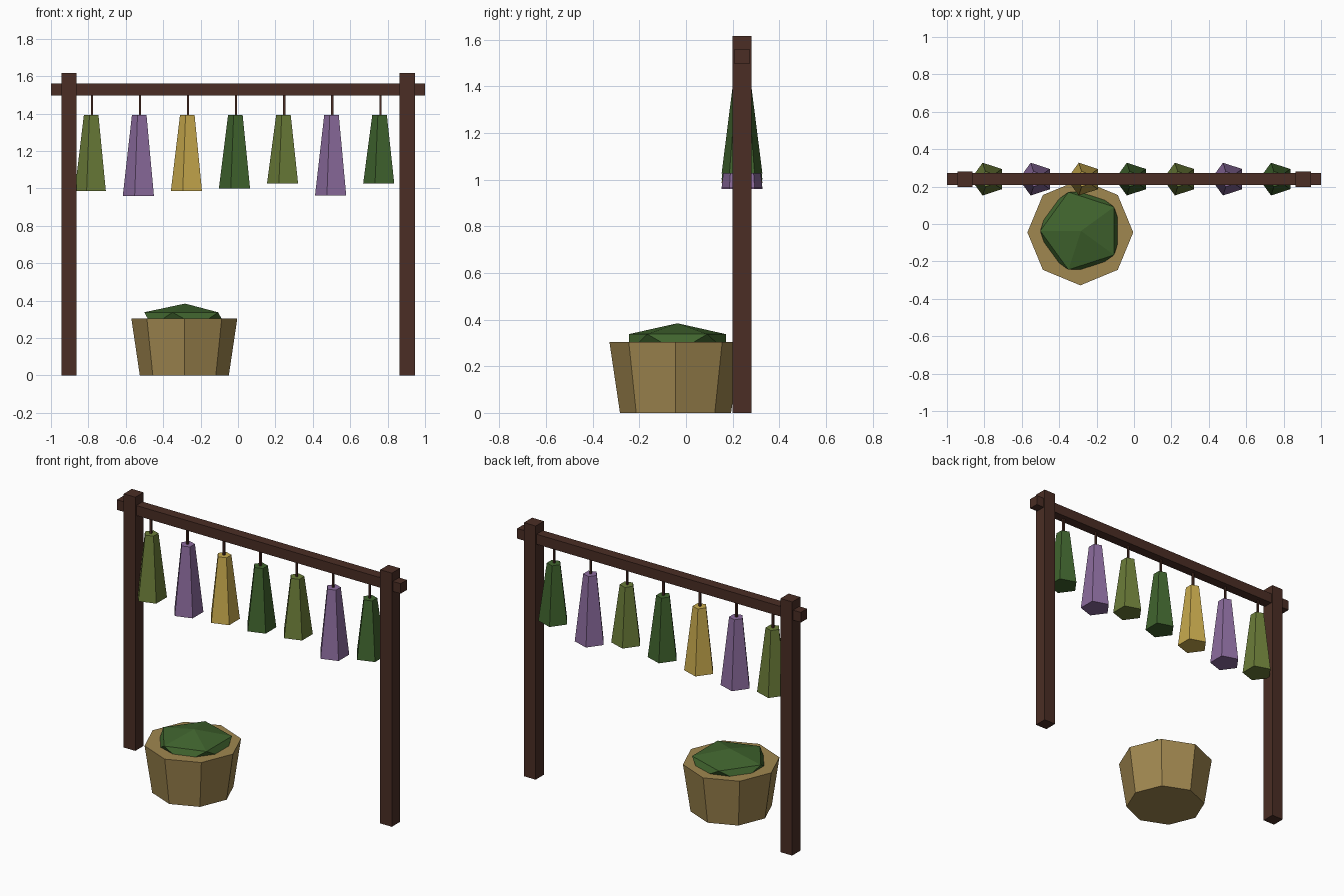
import bpy, bmesh, math
from mathutils import Matrix

cube = bpy.data.objects.get("Cube")
if cube:
    bpy.data.objects.remove(cube, do_unlink=True)


def material(name, rgb):
    m = bpy.data.materials.new(name)
    m.use_nodes = True
    m.diffuse_color = (*rgb, 1)
    m.node_tree.nodes["Principled BSDF"].inputs["Base Color"].default_value = (*rgb, 1)
    return m


WOOD = material("dark wood", (0.069, 0.027, 0.018))
WICKER = material("wicker tan", (0.352, 0.242, 0.08))
GREEN = material("leaf green", (0.051, 0.127, 0.027))
OLIVE = material("olive green", (0.147, 0.202, 0.04))
PURPLE = material("lavender purple", (0.262, 0.15, 0.342))
YELLOW = material("straw yellow", (0.578, 0.402, 0.074))


def finish(name, bm, mat):
    bmesh.ops.recalc_face_normals(bm, faces=bm.faces)
    mesh = bpy.data.meshes.new(name)
    bm.to_mesh(mesh)
    bm.free()
    mesh.materials.append(mat)
    obj = bpy.data.objects.new(name, mesh)
    bpy.context.collection.objects.link(obj)
    return obj


def box(name, center, size, mat):
    bm = bmesh.new()
    bmesh.ops.create_cube(bm, size=1, matrix=Matrix.Translation(center) @ Matrix.Diagonal((*size, 1)))
    return finish(name, bm, mat)


def frustum(name, x, y, bottom, top, r_bottom, r_top, sides, mat, start=0):
    """Tapered prism whose first corner points at the start angle."""
    bm = bmesh.new()
    rings = []
    for r, z in ((r_bottom, bottom), (r_top, top)):
        angles = [start + math.tau * i / sides for i in range(sides)]
        rings.append([bm.verts.new((x + r * math.cos(a), y + r * math.sin(a), z)) for a in angles])
    low, high = rings
    for i in range(sides):
        j = (i + 1) % sides
        bm.faces.new((low[i], low[j], high[j], high[i]))
    bm.faces.new(low[::-1])
    bm.faces.new(high)
    return finish(name, bm, mat)


# Drying rack frame
RACK_Y = 0.24
for side, sign in (("left", 1), ("right", -1)):
    box(f"{side}_post", (sign * 0.904, RACK_Y, 0.808), (0.082, 0.082, 1.616), WOOD)
box("crossbeam", (0, RACK_Y, 1.528), (2, 0.063, 0.064), WOOD)

# Hanging herb bundles with their strings
bundles = [(OLIVE, 0.985), (PURPLE, 0.96), (YELLOW, 0.985), (GREEN, 1.0),
           (OLIVE, 1.025), (PURPLE, 0.963), (GREEN, 1.025)]
for i, (mat, bottom) in enumerate(bundles):
    x = -0.781 + 0.257 * i
    frustum(f"herb_bundle_{i + 1}", x, RACK_Y, bottom, 1.393, 0.092, 0.043, 5, mat, math.pi)
    frustum(f"string_{i + 1}", x, RACK_Y, 1.39, 1.5, 0.008, 0.008, 4, WOOD, math.pi / 4)

# Basket with a heap of leaves
frustum("basket", -0.287, -0.045, 0, 0.303, 0.238, 0.283, 8, WICKER)
bm = bmesh.new()
heap = (Matrix.Translation((-0.283, -0.037, 0.3)) @ Matrix.Diagonal((0.244, 0.244, 0.084, 1))
        @ Matrix.Rotation(math.pi, 4, "Z"))
bmesh.ops.create_icosphere(bm, subdivisions=1, radius=1, matrix=heap)
finish("leaf_heap", bm, GREEN)
